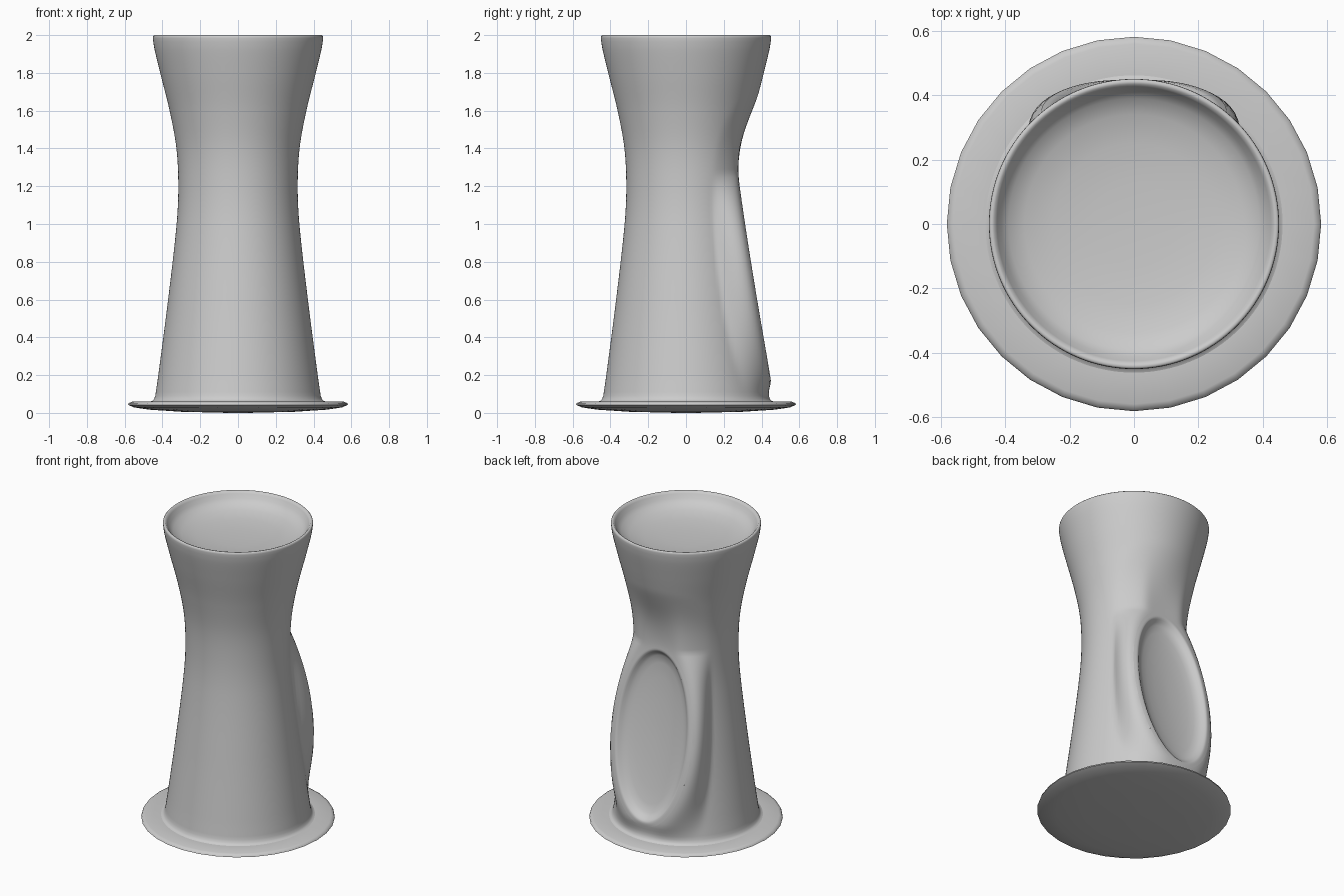
import bpy, bmesh, math
from mathutils import Vector

if "Cube" in bpy.data.objects:
    bpy.data.objects.remove(bpy.data.objects["Cube"])

# Body half-profile: (height, radius)
PROFILE = [(0.09, 0.438), (0.2, 0.422), (0.6, 0.37), (1.0, 0.325), (1.2, 0.316),
           (1.4, 0.326), (1.6, 0.362), (1.8, 0.412), (1.93, 0.443), (1.985, 0.451)]
A, B, ZC = 0.262, 0.535, 0.715     # oval half width, half height, centre height


def body_radius(z):
    """Smooth interpolation of the profile."""
    P = PROFILE
    z = min(max(z, P[0][0]), P[-1][0])
    i = max(k for k in range(len(P) - 1) if P[k][0] <= z)

    def slope(k):
        lo, hi = max(k - 1, 0), min(k + 1, len(P) - 1)
        return (P[hi][1] - P[lo][1]) / (P[hi][0] - P[lo][0])
    h = P[i + 1][0] - P[i][0]
    t = (z - P[i][0]) / h
    return ((2*t**3 - 3*t**2 + 1) * P[i][1] + (t**3 - 2*t**2 + t) * h * slope(i)
            + (3*t**2 - 2*t**3) * P[i + 1][1] + (t**3 - t**2) * h * slope(i + 1))


def plane_y(z):
    """Slanted plane of the oval, levelling off above it."""
    d = 1.25 - z
    return 0.273 + 0.163 * (d + math.sqrt(d * d + 0.004)) / 2


def smooth(t):
    t = min(max(t, 0), 1)
    return t * t * (3 - 2 * t)


def body_point(ang, z):
    """Body surface, blending on the back into the slanted plane of the oval."""
    r = body_radius(z)
    s = math.sin(ang)
    if s > 0.2 and z < 1.8:
        py = plane_y(z)
        u = abs(py * math.cos(ang) / s / A)
        v = (z - ZC) / B
        e = math.hypot(u, v)
        k = v * v / (e * e + 1e-9)
        width = 1.5 * (1 - k) + (0.85 if v > 0 else 0.22) * k
        w = (1 - smooth((e - 1) / width)) * smooth((z - 0.05) / 0.13)
        limit = 1.2 * math.sqrt(max(0.2, 1 - 0.75 * v * v))
        soft = u / (1 + (u / limit) ** 8) ** 0.125     # offset stops growing past the lip
        r += (math.hypot(soft * A, py) - r) * w
    return Vector((r * math.cos(ang), r * s, z))


def loft(name, rings, cap_start=False, cap_end=False, drop=None, angle=50):
    """Skin closed rings of points; optionally drop some faces."""
    bm = bmesh.new()
    vs = [[bm.verts.new(p) for p in ring] for ring in rings]
    n = len(vs[0])
    for a, b in zip(vs, vs[1:]):
        for i in range(n):
            j = (i + 1) % n
            bm.faces.new((a[i], a[j], b[j], b[i]))
    for use, ring in ((cap_start, vs[0][::-1]), (cap_end, vs[-1])):
        if use:
            bm.faces.new(ring)
    if drop:
        bmesh.ops.delete(bm, geom=[f for f in bm.faces if drop(f)], context='FACES')
    me = bpy.data.meshes.new(name)
    bm.to_mesh(me)
    bm.free()
    ob = bpy.data.objects.new(name, me)
    bpy.context.collection.objects.link(ob)
    bpy.ops.object.select_all(action='DESELECT')
    ob.select_set(True)
    bpy.context.view_layer.objects.active = ob
    bpy.ops.object.shade_smooth_by_angle(angle=math.radians(angle))
    return ob


def circle(r, z, n):
    return [Vector((r * math.cos(2*math.pi*i/n), r * math.sin(2*math.pi*i/n), z)) for i in range(n)]


def in_oval(f):
    """True for body faces that reach inside the oval opening."""
    return any(v.co.y > 0 and v.co.z < 1.5
               and math.hypot(v.co.x / A, (v.co.z - ZC) / B) < 1.0 for v in f.verts)


# Waisted body with foot fillet, rounded rim and dished top
N = 128
rings = [circle(r, z, N) for r, z in ((0.465, 0.06), (0.453, 0.064), (0.445, 0.073))]
rings += [[body_point(2 * math.pi * i / N, 0.09 + 1.895 * k / 90) for i in range(N)]
          for k in range(91)]
rings += [circle(r, z, N) for r, z in (
    (0.45, 1.995), (0.445, 2.0), (0.435, 1.998), (0.426, 1.985), (0.412, 1.96), (0.39, 1.938),
    (0.34, 1.916), (0.25, 1.9), (0.13, 1.891), (0.02, 1.89))]
loft("body", rings, cap_end=True, drop=in_oval, angle=70)

# Oval recess on the back: flush lip, rounded edge, dished floor
M = 96


def oval_ring(dx, depth=None):
    """Oval grown by dx; on the body surface, or sunk below it."""
    k = 1 + dx / A
    half = B + dx if dx > -0.05 else (B - 0.05) * k / (1 - 0.05 / A)
    ring = []
    for i in range(M):
        c, s = math.cos(2 * math.pi * i / M), math.sin(2 * math.pi * i / M)
        x, z = A * k * c, ZC + half * s
        p = body_point(math.atan2(plane_y(z), x), z)
        p.y += 0.0006 if depth is None else -depth
        ring.append(p)
    return ring[::-1]


oval = [oval_ring(dx, d) for dx, d in (
    (-0.245, 0.06), (-0.17, 0.057), (-0.11, 0.05), (-0.07, 0.042), (-0.045, 0.033),
    (-0.027, 0.021), (-0.014, 0.009), (-0.005, 0.002))]
oval += [oval_ring(d) for d in (0.003, 0.012, 0.022, 0.034)]
loft("oval_recess", oval, cap_start=True, angle=60)

# Thin round base plate with a softly domed underside
loft("base_plate", [circle(r, z, 32) for r, z in (
    (0.05, 0.0), (0.3, 0.006), (0.47, 0.017), (0.55, 0.029), (0.582, 0.042),
    (0.578, 0.052), (0.56, 0.059), (0.46, 0.061), (0.05, 0.061))],
    cap_start=True, cap_end=True, angle=60)
